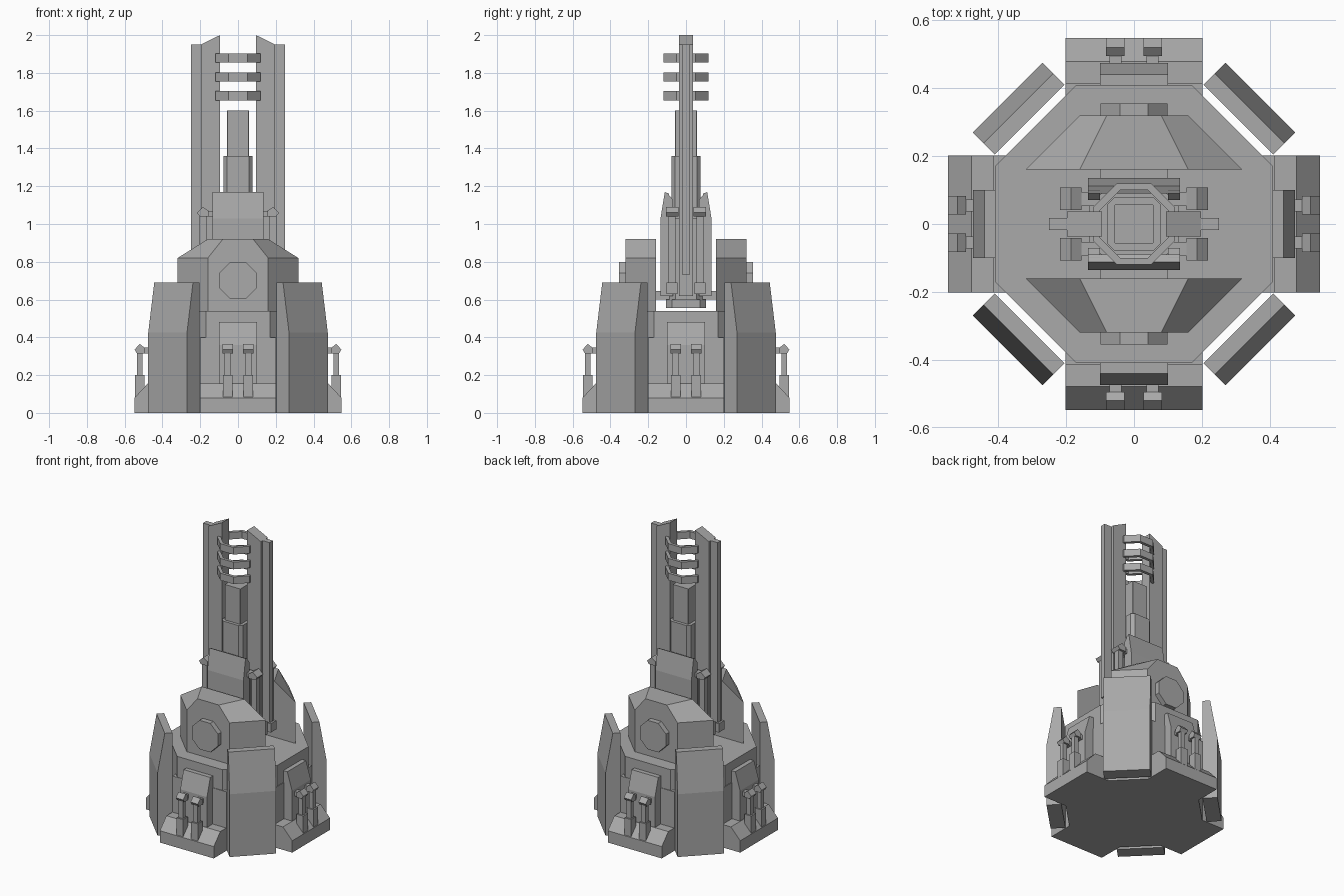
import bpy, bmesh, math
from math import cos, sin, pi, tan

cube = bpy.data.objects.get("Cube")
if cube:
    bpy.data.objects.remove(cube, do_unlink=True)

GREY = (0.4, 0.4, 0.4, 1)
mat = bpy.data.materials.new("plain_grey")
mat.use_nodes = True
mat.diffuse_color = GREY
mat.node_tree.nodes["Principled BSDF"].inputs["Base Color"].default_value = GREY

SIDES = {"left": 0, "back": pi / 2, "right": pi, "front": -pi / 2}


def loft(name, rings, angle=0, caps=True):
    """Skin matching rings of points, then turn the part about z."""
    bm = bmesh.new()
    rows = [[bm.verts.new((x * cos(angle) - y * sin(angle),
                           x * sin(angle) + y * cos(angle), z))
             for x, y, z in ring] for ring in rings]
    n = len(rows[0])
    for low, high in zip(rows, rows[1:]):
        for i in range(n):
            j = (i + 1) % n
            bm.faces.new((low[i], low[j], high[j], high[i]))
    if caps:
        bm.faces.new(rows[0][::-1])
        bm.faces.new(rows[-1])
    bmesh.ops.recalc_face_normals(bm, faces=bm.faces)
    mesh = bpy.data.meshes.new(name)
    bm.to_mesh(mesh)
    bm.free()
    mesh.materials.append(mat)
    obj = bpy.data.objects.new(name, mesh)
    bpy.context.collection.objects.link(obj)
    return obj


def prism(name, profile, t0, t1, angle=0):
    """Outward/height profile extruded sideways from t0 to t1."""
    return loft(name, [[(r, t, z) for r, z in profile] for t in (t0, t1)], angle)


def box(name, r0, r1, t0, t1, z0, z1, angle=0):
    return prism(name, [(r0, z0), (r1, z0), (r1, z1), (r0, z1)], t0, t1, angle)


def octagon(apothem):
    r = apothem / cos(pi / 8)
    return [(r * cos(pi / 8 + i * pi / 4), r * sin(pi / 8 + i * pi / 4)) for i in range(8)]


def column(name, outline, z0, z1):
    return loft(name, [[(x, y, z) for x, y in outline] for z in (z0, z1)])


def chamfered(h, c):
    return [(h, -h + c), (h, h - c), (h - c, h), (-h + c, h),
            (-h, h - c), (-h, -h + c), (-h + c, -h), (h - c, -h)]


def piston(name, r, t, w, z_low, z_mid, z_top, wall, angle):
    """Foot block, thin rod, pointed head and a pin back to the wall."""
    d = w * 0.5
    box(name + "_foot", r - d, r + d, t - d, t + d, z_low, z_mid, angle)
    box(name + "_rod", r - d * 0.6, r + d * 0.6, t - d * 0.65, t + d * 0.65,
        z_mid, z_top - 0.03, angle)
    prism(name + "_head", [(r - d, z_top - 0.05), (r + d * 0.6, z_top - 0.05),
                           (r + d * 1.1, z_top - 0.03), (r, z_top), (r - d, z_top - 0.02)],
          t - d * 1.1, t + d * 1.1, angle)
    box(name + "_pin", wall, r, t - d * 0.7, t + d * 0.7,
        z_top - 0.05, z_top - 0.02, angle)


# Octagonal base
column("base_core", octagon(0.41), 0, 0.54)

for side, a in SIDES.items():
    # Sloped foot, wall panel, wedge housing and pistons on each side
    prism(side + "_foot", [(0.35, 0), (0.548, 0), (0.548, 0.08), (0.478, 0.155), (0.35, 0.155)],
          -0.202, 0.202, a)
    box(side + "_wall_panel", 0.33, 0.414, -0.202, 0.202, 0.1, 0.4, a)
    prism(side + "_housing", [(0.39, 0.15), (0.475, 0.15), (0.475, 0.36),
                              (0.44, 0.48), (0.39, 0.48)], -0.1, 0.1, a)
    for i, t in enumerate((-0.055, 0.055)):
        piston(f"{side}_piston_{i + 1}", 0.52, t, 0.05, 0.08, 0.2, 0.365, 0.47, a)

# Armour plates on the four corners
for i in range(4):
    prism(f"corner_plate_{i + 1}", [(0.435, 0), (0.527, 0), (0.527, 0.425),
                                    (0.482, 0.69), (0.435, 0.69)],
          -0.145, 0.145, pi / 4 + i * pi / 2)

# Front and back shoulder blocks with octagonal hatches
for side in ("front", "back"):
    a = SIDES[side]

    def slab(inner, outer, z):
        return [(0.16, -inner, z), (0.32, -outer, z), (0.32, outer, z), (0.16, inner, z)]

    loft(side + "_shoulder", [slab(0.32, 0.16, 0.5), slab(0.32, 0.16, 0.82),
                              slab(0.16, 0.08, 0.92)], a)
    loft(side + "_hatch", [[(r, u, v + 0.7) for u, v in octagon(0.098)]
                           for r in (0.31, 0.355)], a)

# Central turret body and its mounts
column("turret_neck", chamfered(0.105, 0.03), 0.555, 0.61)
column("turret_body", octagon(0.132), 0.6, 1.03)
box("turret_mount", -0.1, 0.1, -0.165, 0.165, 0.6, 0.645)

for side in ("front", "back"):
    a = SIDES[side]
    prism(side + "_collar", [(0.1, 0.62), (0.135, 0.62), (0.135, 1.03),
                             (0.112, 1.17), (0.09, 1.16), (0.09, 1.02)], -0.135, 0.135, a)
    for name, s in (("a", -1), ("b", 1)):
        prism(f"{side}_collar_cheek_{name}",
              [(0.07, 0.62), (0.12, 0.62), (0.12, 1.1), (0.1, 1.165), (0.07, 1.13)],
              s * 0.1, s * 0.135, a)

# Stepped barrel
column("barrel_lower", chamfered(0.078, 0.02), 1.0, 1.36)
column("barrel_upper", chamfered(0.058, 0.003), 1.35, 1.6)

# Open rings above the barrel
for i, z in enumerate((1.655, 1.755, 1.855)):
    ring = loft(f"muzzle_ring_{i + 1}", [[(x, y, h) for x, y in octagon(0.12)]
                                         for h in (z, z + 0.048)], caps=False)
    mod = ring.modifiers.new("thickness", "SOLIDIFY")
    mod.thickness = 0.022
    mod.offset = -1

# Tall side rails with outer ribs and large pistons
for side in ("left", "right"):
    a = SIDES[side]
    prism(side + "_rail", [(0.095, 0.62), (0.197, 0.62), (0.197, 1.95), (0.095, 2.0)],
          -0.037, 0.037, a)
    box(side + "_rail_rib", 0.19, 0.25, -0.018, 0.018, 0.73, 1.95, a)
    for i, t in enumerate((-0.074, 0.074)):
        piston(f"{side}_tower_piston_{i + 1}", 0.185, t, 0.06, 0.63, 0.69, 1.09, 0.1, a)
